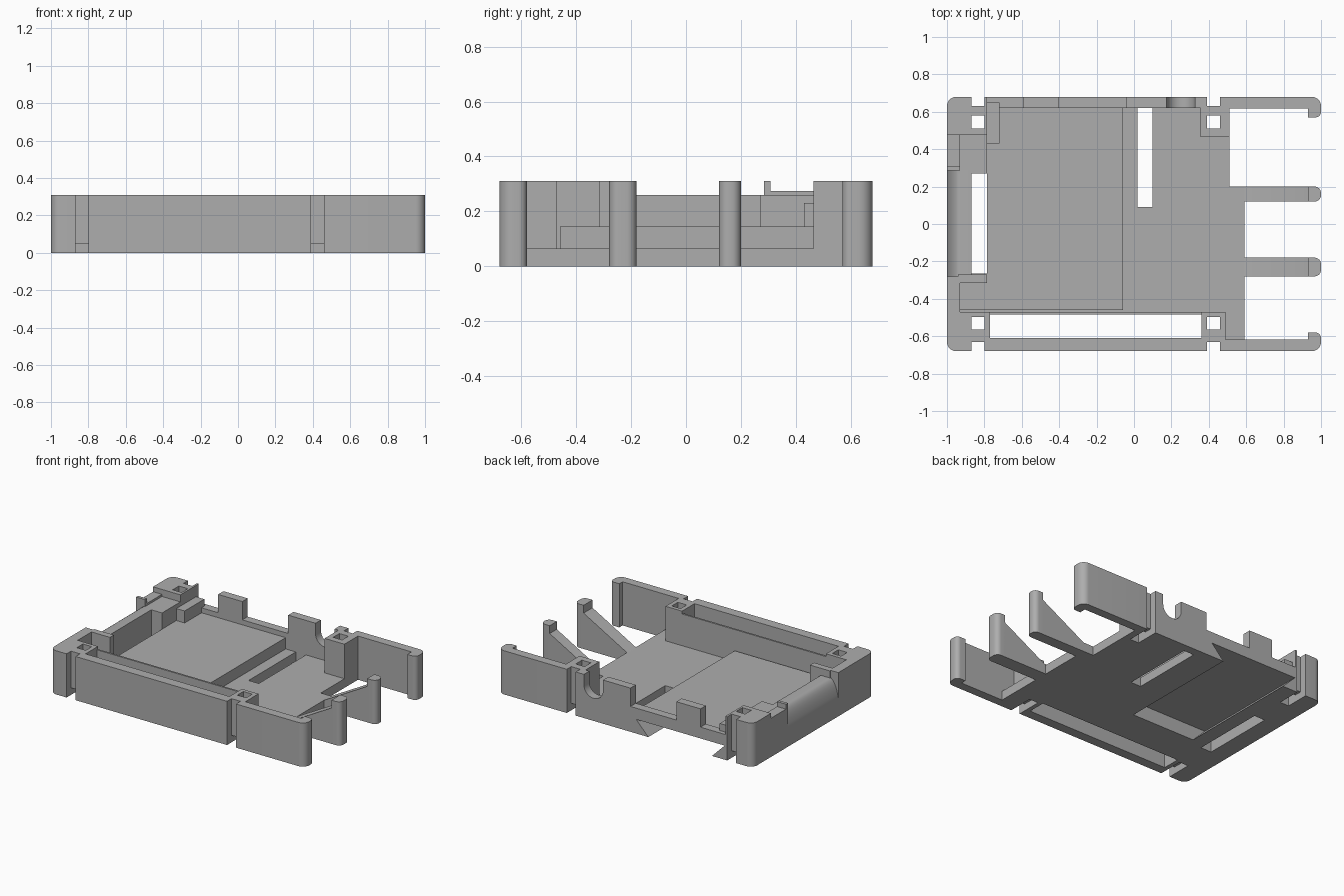
import bpy, bmesh, math
from mathutils import Vector

old = bpy.data.objects.get("Cube")
if old:
    bpy.data.objects.remove(old, do_unlink=True)

grey = bpy.data.materials.new("plain grey")
grey.use_nodes = True
GREY = (0.42, 0.42, 0.42, 1)
grey.diffuse_color = GREY
grey.node_tree.nodes["Principled BSDF"].inputs["Base Color"].default_value = GREY

TOP, FLOOR, TRAY = 0.31, 0.065, 0.145
parts, cutters = [], []


def prism(name, points, a, b, axis="z", group=parts):
    """Extrude a flat outline from a to b along z or y."""
    bm = bmesh.new()
    place = (lambda u, v: (u, v, a)) if axis == "z" else (lambda u, v: (u, a, v))
    face = bm.faces.new([bm.verts.new(place(u, v)) for u, v in points])
    res = bmesh.ops.extrude_face_region(bm, geom=[face])
    move = Vector((0, 0, b - a)) if axis == "z" else Vector((0, b - a, 0))
    verts = [g for g in res["geom"] if isinstance(g, bmesh.types.BMVert)]
    bmesh.ops.translate(bm, verts=verts, vec=move)
    bmesh.ops.recalc_face_normals(bm, faces=bm.faces)
    mesh = bpy.data.meshes.new(name)
    bm.to_mesh(mesh)
    bm.free()
    mesh.materials.append(grey)
    obj = bpy.data.objects.new(name, mesh)
    bpy.context.collection.objects.link(obj)
    group.append(obj)
    return obj


def box(name, x0, x1, y0, y1, z0=0.0, z1=TOP, group=parts):
    return prism(name, [(x0, y0), (x1, y0), (x1, y1), (x0, y1)], z0, z1, group=group)


def rounded(corners, steps=8):
    """Outline from (x, y, radius) right-angle corners."""
    out = []
    n = len(corners)
    for i, (x, y, r) in enumerate(corners):
        p = Vector((x, y))
        if not r:
            out.append((x, y))
            continue
        d0 = (Vector(corners[i - 1][:2]) - p).normalized() * r
        d1 = (Vector(corners[(i + 1) % n][:2]) - p).normalized() * r
        centre = p + d0 + d1
        for k in range(steps + 1):
            t = k / steps * math.pi / 2
            q = centre - d1 * math.cos(t) - d0 * math.sin(t)
            out.append((q.x, q.y))
    return out


# Floor and raised tray
R = 0.05
prism("base_plate", rounded([(-1, -.68, R), (.59, -.68, 0), (.59, .2, 0), (.51, .2, 0),
                             (.51, .68, 0), (-1, .68, R)]), 0, FLOOR)
box("raised_tray", -.93, -.06, -.46, .65, 0, TRAY)

# Corner blocks
prism("front_left_block", rounded([(-1, -.68, R), (-.77, -.68, 0), (-.77, -.47, 0), (-1, -.47, 0)]), 0, TOP)
prism("back_left_block", rounded([(-1, .475, 0), (-.785, .475, 0), (-.785, .68, 0), (-1, .68, R)]), 0, TOP)
box("front_right_block", .36, .49, -.65, -.47)
box("back_right_block", .355, .51, .465, .65)

# Front walls with the open slot between them
box("front_wall", -.80, .48, -.68, -.61)
box("inner_front_wall", -.80, .40, -.483, -.47, 0, .29)

# Outer prongs with hooked ends
for name, s, hook in (("front_prong", -1, .58), ("back_prong", 1, .57)):
    prism(name, rounded([(.44, s * .68, 0), (1, s * .68, R), (1, s * hook, .03),
                         (.93, s * hook, 0), (.93, s * .617, 0), (.44, s * .617, 0)]), 0, TOP)

# Inner prongs: rounded post with a sloping rib
for name, y0, y1 in (("front_inner", -.28, -.18), ("back_inner", .12, .2)):
    prism(name + "_post", rounded([(.93, y0, 0), (1, y0, .035), (1, y1, .035), (.93, y1, 0)]), 0, TOP)
    prism(name + "_rib", [(.57, 0), (.94, 0), (.94, .26), (.59, FLOOR), (.57, FLOOR)], y0, y1, "y")

# Back wall with raised tabs
box("low_back_wall", -.79, -.03, .62, .68, 0, .18)
box("back_tab", -.59, -.40, .62, .68)
box("tall_back_wall", -.04, .47, .62, .68)
box("tray_corner_post", -.79, -.72, .43, .65, .10, .23)

# Left wall with a curved scoop, pocket walls and small lip
box("left_front_wall", -1, -.93, -.50, -.28)
arc = [(-.93 - .07 * math.sin(k / 8 * math.pi / 3) / math.sin(math.pi / 3),
        .13 + .13 * (math.cos(k / 8 * math.pi / 3) - .5) / .5) for k in range(9)]
prism("scooped_left_wall", [(-1, 0), (-.87, 0), (-.87, .26)] + arc, -.28, .29, "y")
box("pocket_wall", -.94, -.785, -.315, -.27)
box("left_back_wall", -1, -.93, .285, .48, 0, .275)
box("left_lip", -1, -.93, .285, .307)
box("left_back_step", -.94, -.785, .27, .48, 0, .26)

# Strap holes, outer notches and the channels joining them underneath
for x0, x1 in ((-.87, -.80), (.39, .46)):
    for s, h0, h1 in ((-1, .497, .565), (1, .51, .58)):
        for label, a, b, top in (("hole", h0, h1, 1), ("notch", .63, .75, 1), ("channel", h0, .75, .05)):
            lo, hi = sorted((s * a, s * b))
            box("cut_" + label, x0, x1, lo, hi, -.1, top, cutters)

# Openings through the floor
box("cut_front_slot", -.77, .36, -.61, -.483, -.1, 1, cutters)
box("cut_left_window", -.87, -.785, -.265, .27, -.1, 1, cutters)
box("cut_cable_slot", .02, .10, .09, .62, -.1, 1, cutters)

# Rounded cable cradle in the back wall
cradle = [(.25 + .075 * math.cos(t), .235 + .075 * math.sin(t))
          for t in [math.pi + k * math.pi / 16 for k in range(17)]]
prism("cut_cradle", cradle + [(.325, .5), (.175, .5)], .6, .75, "y", cutters)

# Dovetail groove under the tray
prism("cut_dovetail", [(-.68, -.05), (-.18, -.05), (-.18, 0), (-.085, .1), (-.78, .1), (-.68, 0)],
      -.22, .75, "y", cutters)


def bounds(obj):
    cos = [v.co for v in obj.data.vertices]
    return [(min(c[i] for c in cos), max(c[i] for c in cos)) for i in range(3)]


# Cut every part with the openings that reach it
for part in parts:
    pb = bounds(part)
    for cutter in cutters:
        cutter.hide_render = True
        if all(p[0] < c[1] - 1e-5 and c[0] < p[1] - 1e-5 for p, c in zip(pb, bounds(cutter))):
            mod = part.modifiers.new("opening", "BOOLEAN")
            mod.operation = "DIFFERENCE"
            mod.solver = "EXACT"
            mod.object = cutter
bpy.context.view_layer.update()
graph = bpy.context.evaluated_depsgraph_get()
for part in parts:
    if part.modifiers:
        mesh = bpy.data.meshes.new_from_object(part.evaluated_get(graph))
        part.modifiers.clear()
        part.data = mesh
for cutter in cutters:
    bpy.data.objects.remove(cutter, do_unlink=True)

# Smooth the rounded faces, keep edges sharp
bpy.ops.object.select_all(action="DESELECT")
for part in parts:
    part.select_set(True)
bpy.context.view_layer.objects.active = parts[0]
bpy.ops.object.shade_smooth_by_angle(angle=math.radians(30))
